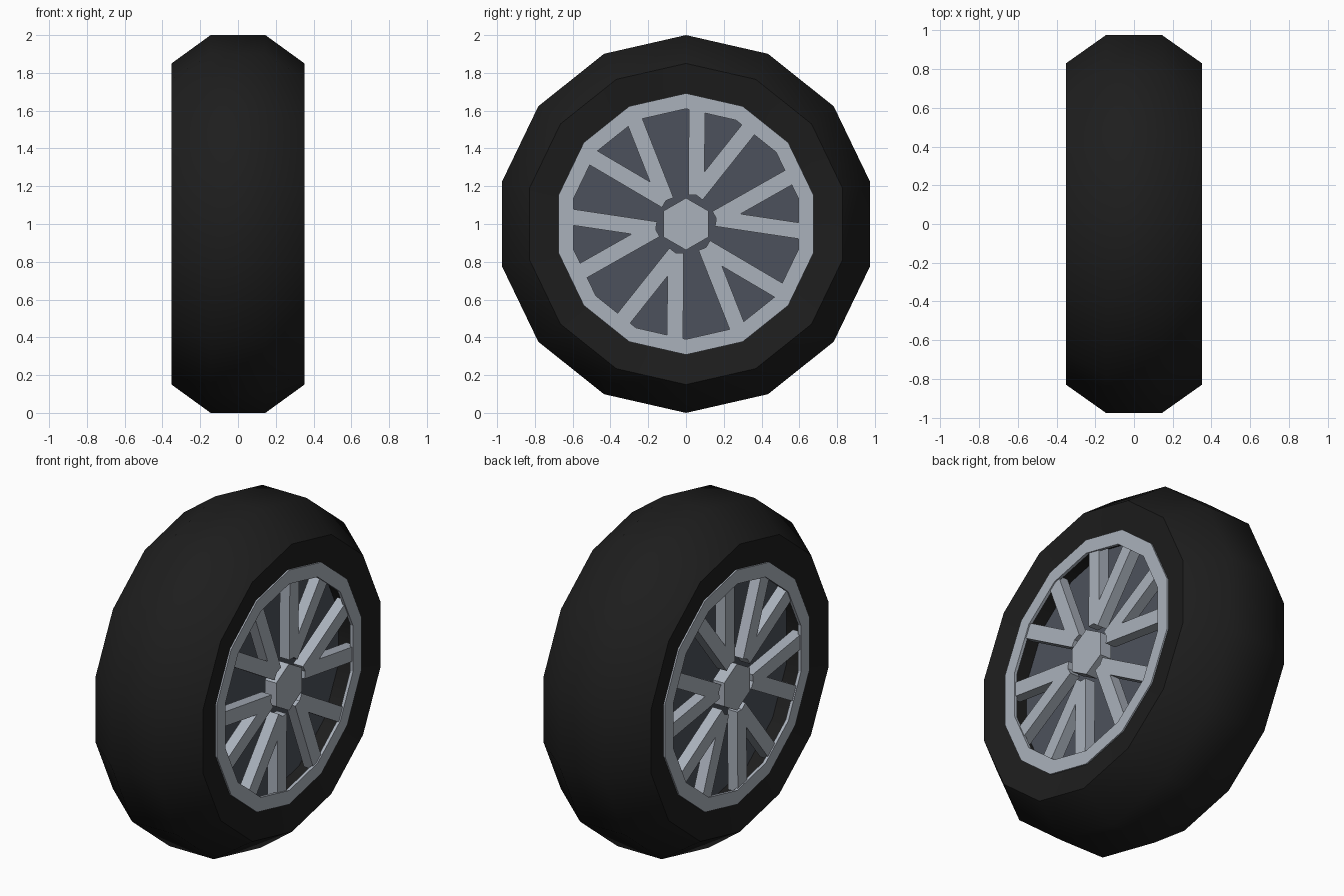
import bpy, bmesh
from math import pi, sin, cos, radians
from mathutils import Matrix, Vector

cube = bpy.data.objects.get("Cube")
if cube:
    bpy.data.objects.remove(cube, do_unlink=True)

SIDES = 14
CENTRE = Vector((0, 0, 1))


def material(name, rgb):
    m = bpy.data.materials.new(name)
    m.use_nodes = True
    m.diffuse_color = (*rgb, 1)
    m.node_tree.nodes["Principled BSDF"].inputs["Base Color"].default_value = (*rgb, 1)
    return m


rubber = material("black rubber", (0.0125, 0.0125, 0.0125))
silver = material("silver alloy", (0.40, 0.44, 0.50))
dark = material("dark grey metal", (0.073, 0.083, 0.106))


def finish(bm, name, mat):
    bmesh.ops.recalc_face_normals(bm, faces=bm.faces[:])
    mesh = bpy.data.meshes.new(name)
    bm.to_mesh(mesh)
    bm.free()
    mesh.materials.append(mat)
    obj = bpy.data.objects.new(name, mesh)
    obj.location = CENTRE
    bpy.context.collection.objects.link(obj)
    return obj


def mirror_x(obj):
    mod = obj.modifiers.new("other_side", 'MIRROR')
    mod.use_axis = (True, False, False)
    mod.use_mirror_merge = False


def ring(name, profile, mat):
    """Spin a closed (x, radius) profile around the axle, one corner at the top."""
    bm = bmesh.new()
    loops = []
    for i in range(SIDES):
        a = pi / 2 + 2 * pi * i / SIDES
        loops.append([bm.verts.new((x, r * cos(a), r * sin(a))) for x, r in profile])
    n = len(profile)
    for i in range(SIDES):
        p, q = loops[i], loops[(i + 1) % SIDES]
        for j in range(n):
            k = (j + 1) % n
            bm.faces.new((p[j], p[k], q[k], q[j]))
    return finish(bm, name, mat)


def prism(name, sides, radius, x0, x1, mat):
    """Solid prism along the axle, one corner at the top."""
    bm = bmesh.new()
    ends = []
    for x in (x0, x1):
        angles = [pi / 2 + 2 * pi * i / sides for i in range(sides)]
        ends.append([bm.verts.new((x, radius * cos(a), radius * sin(a))) for a in angles])
        bm.faces.new(ends[-1])
    for i in range(sides):
        j = (i + 1) % sides
        bm.faces.new((ends[0][i], ends[0][j], ends[1][j], ends[1][i]))
    return finish(bm, name, mat)


# Tyre with sloped shoulders, smooth across the tread
half = [(0.325, 0.685), (0.352, 0.85), (0.145, 1.0)]
tyre = ring("tyre", half + [(-x, r) for x, r in reversed(half)], rubber)
bpy.ops.object.select_all(action='DESELECT')
tyre.select_set(True)
bpy.context.view_layer.objects.active = tyre
bpy.ops.object.shade_smooth_by_angle(angle=radians(45))

# Dark disc behind the spokes
prism("back_plate", SIDES, 0.69, -0.19, 0.19, dark)

# Outer rim rings
rim = ring("rim_ring", [(0.335, 0.61), (0.335, 0.692), (0.317, 0.692), (0.317, 0.61)], silver)
mirror_x(rim)

# Hexagonal hub caps
hub = prism("hub_cap", 6, 0.138, 0.26, 0.334, silver)
mirror_x(hub)

# Six V-shaped pairs of spokes
APEX, LENGTH, WIDTH, DEPTH = 0.163, 0.475, 0.085, 0.065
bm = bmesh.new()
for i in range(6):
    axis = radians(10.5 + 60 * i)
    for side in (-1, 1):
        place = (Matrix.Rotation(axis, 4, 'X')
                 @ Matrix.Translation((0.295, APEX, 0))
                 @ Matrix.Rotation(radians(19 * side), 4, 'X')
                 @ Matrix.Translation((0, LENGTH / 2, 0))
                 @ Matrix.Diagonal((DEPTH, LENGTH, WIDTH, 1)))
        bmesh.ops.create_cube(bm, size=1, matrix=place)
spokes = finish(bm, "spokes", silver)
mirror_x(spokes)
